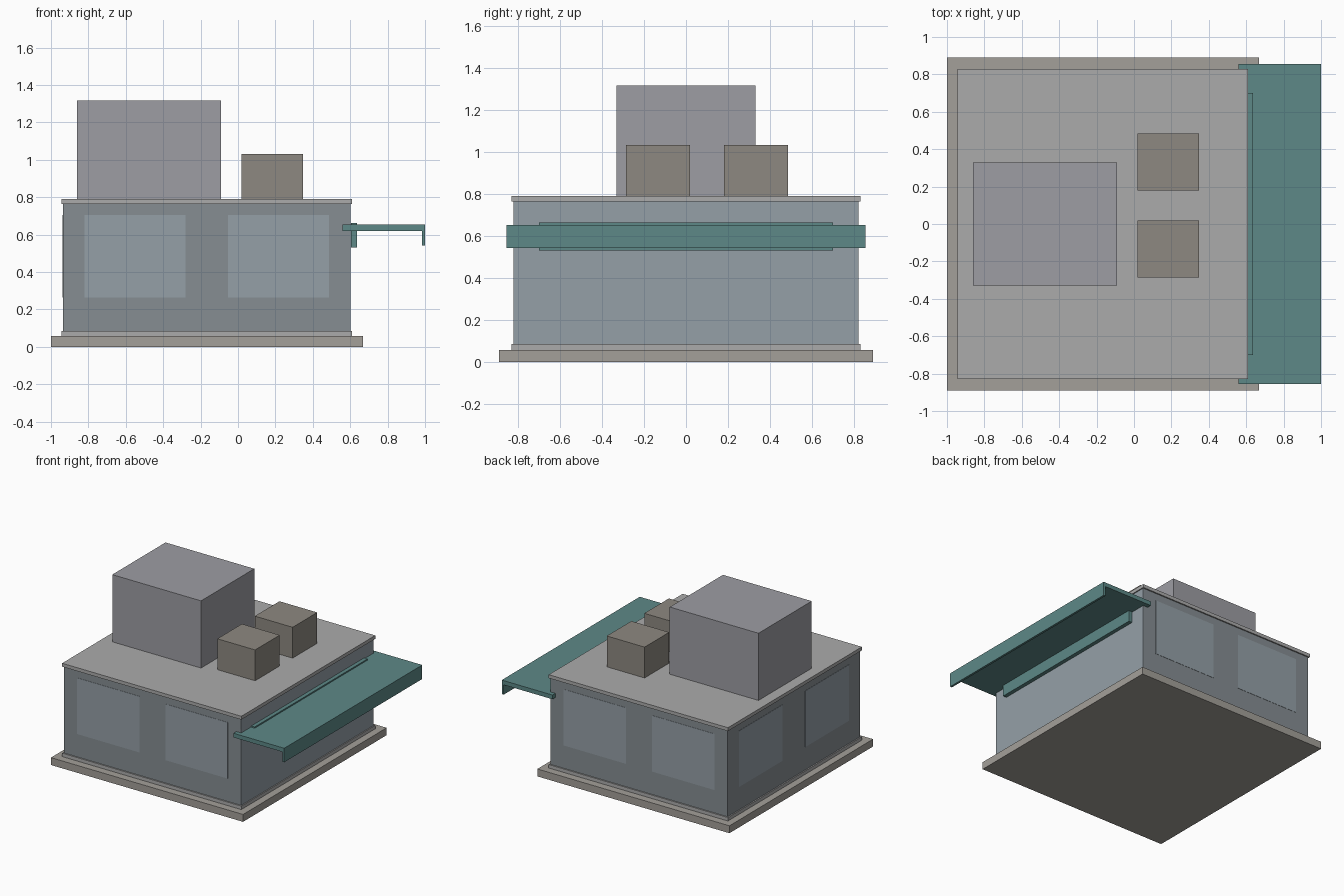
import bpy

if "Cube" in bpy.data.objects:
    bpy.data.objects.remove(bpy.data.objects["Cube"])


def material(name, rgb):
    m = bpy.data.materials.new(name)
    m.diffuse_color = (*rgb, 1)
    m.use_nodes = True
    m.node_tree.nodes["Principled BSDF"].inputs["Base Color"].default_value = m.diffuse_color
    return m


STONE = material("stone", (0.37, 0.35, 0.32))
TRIM = material("trim", (0.41, 0.41, 0.41))
WALL = material("wall", (0.24, 0.27, 0.29))
GLASS = material("glass", (0.30, 0.35, 0.39))
PLANT = material("plant_grey", (0.34, 0.34, 0.37))
VENT = material("vent_brown", (0.27, 0.25, 0.22))
TEAL = material("teal", (0.11, 0.25, 0.245))


def box(name, x, y, z, mat):
    """Axis-aligned box from (min, max) ranges."""
    bpy.ops.mesh.primitive_cube_add(size=1, location=[sum(r) / 2 for r in (x, y, z)])
    ob = bpy.context.object
    ob.name = name
    ob.scale = [r[1] - r[0] for r in (x, y, z)]
    bpy.ops.object.transform_apply(location=False, rotation=False, scale=True)
    ob.data.materials.append(mat)
    return ob


# Building body: plinth, walls, lower trim and roof slab
X0, X1, YW = -0.935, 0.60, 0.82
box("plinth", (-1, 0.667), (-0.89, 0.89), (0, 0.058), STONE)
box("walls", (X0, X1), (-YW, YW), (0.058, 0.765), WALL)
box("base_trim", (-0.945, 0.61), (-0.83, 0.83), (0.058, 0.085), TRIM)
box("roof_slab", (-0.945, 0.61), (-0.83, 0.83), (0.763, 0.79), TRIM)

# Window panes, two each on front, back and left, almost flush
T, HALF, WZ = 0.002, 0.27, (0.265, 0.705)
xc = (X0 + X1) / 2
for i, s in enumerate((-1, 1)):
    cx, cy = xc + s * (X1 - X0) / 4, s * YW / 2
    box(f"front_window_{i}", (cx - HALF, cx + HALF), (-YW - T, -YW + T), WZ, GLASS)
    box(f"back_window_{i}", (cx - HALF, cx + HALF), (YW - T, YW + T), WZ, GLASS)
    box(f"left_window_{i}", (X0 - T, X0 + T), (cy - HALF, cy + HALF), WZ, GLASS)

# Glazed shopfront on the canopy side
box("right_shopfront", (X1 - T, X1 + T), (-YW, YW), (0.085, 0.763), GLASS)

# Rooftop units
box("large_roof_unit", (-0.86, -0.09), (-0.33, 0.33), (0.79, 1.317), PLANT)
for i, y in enumerate(((-0.285, 0.02), (0.18, 0.485))):
    box(f"small_roof_unit_{i}", (0.02, 0.348), y, (0.79, 1.032), VENT)

# Canopy with hanging front lip and wall rail
box("canopy", (0.56, 1.0), (-0.855, 0.855), (0.62, 0.653), TEAL)
box("canopy_lip", (0.983, 1.0), (-0.855, 0.855), (0.543, 0.62), TEAL)
box("canopy_wall_rail", (0.605, 0.635), (-0.70, 0.70), (0.532, 0.663), TEAL)
